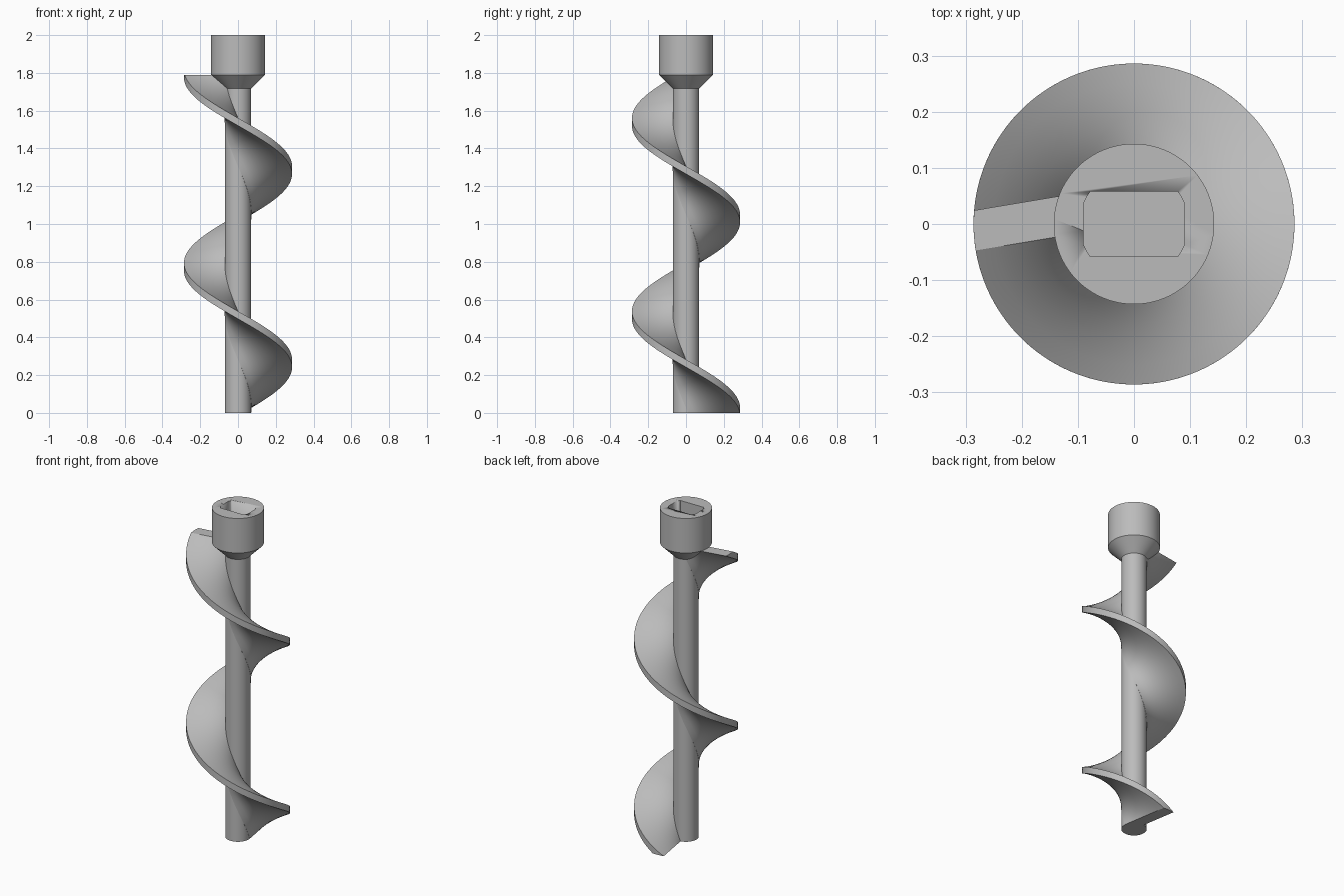
import bpy, bmesh, math

if "Cube" in bpy.data.objects:
    bpy.data.objects.remove(bpy.data.objects["Cube"], do_unlink=True)

SHAFT_R, BLADE_R, COLLAR_R = 0.07, 0.286, 0.143
SHAFT_TOP, COLLAR_LOW, TOP = 1.717, 1.79, 2.0
THICK = 0.071

steel = bpy.data.materials.new("grey steel")
steel.use_nodes = True
GREY = (0.5, 0.5, 0.5, 1)
steel.diffuse_color = GREY
steel.node_tree.nodes["Principled BSDF"].inputs["Base Color"].default_value = GREY


def finish(name, bm):
    bmesh.ops.recalc_face_normals(bm, faces=bm.faces)
    mesh = bpy.data.meshes.new(name)
    bm.to_mesh(mesh)
    bm.free()
    mesh.materials.append(steel)
    obj = bpy.data.objects.new(name, mesh)
    bpy.context.collection.objects.link(obj)
    bpy.ops.object.select_all(action="DESELECT")
    obj.select_set(True)
    bpy.context.view_layer.objects.active = obj
    bpy.ops.object.shade_smooth_by_angle(angle=math.radians(30))
    return obj


def loft(name, rings):
    """Skin a stack of equal closed rings and cap both ends."""
    bm = bmesh.new()
    loops = [[bm.verts.new(p) for p in ring] for ring in rings]
    n = len(loops[0])
    for a, b in zip(loops, loops[1:]):
        for i in range(n):
            j = (i + 1) % n
            bm.faces.new((a[i], a[j], b[j], b[i]))
    bm.faces.new(loops[0])
    bm.faces.new(loops[-1])
    return finish(name, bm)


def circle(r, z, sides=96):
    turn = [2 * math.pi * i / sides for i in range(sides)]
    return [(r * math.cos(a), r * math.sin(a), z) for a in turn]


def socket(z, half_x=0.09, half_y=0.058, r=0.097, arc=4):
    """Rectangle whose corners are trimmed by a circle."""
    lo, hi = math.acos(half_x / r), math.asin(half_y / r)
    corner = [lo + (hi - lo) * i / arc for i in range(arc + 1)]
    angles = (corner + [math.pi - a for a in reversed(corner)]
              + [math.pi + a for a in corner] + [-a for a in reversed(corner)])
    return [(r * math.cos(a), r * math.sin(a), z) for a in angles]


# Central shaft
loft("shaft", [circle(SHAFT_R, 0), circle(SHAFT_R, SHAFT_TOP + 0.01)])

# Drive collar with a tapered neck and a blind socket
collar = loft("drive_collar", [circle(SHAFT_R, SHAFT_TOP),
                               circle(COLLAR_R, COLLAR_LOW), circle(COLLAR_R, TOP)])
cutter = loft("socket_cutter", [socket(COLLAR_LOW + 0.01), socket(TOP + 0.1)])
cut = collar.modifiers.new("socket", "BOOLEAN")
cut.operation, cut.solver, cut.object = "DIFFERENCE", "EXACT", cutter
bpy.context.view_layer.objects.active = collar
bpy.ops.object.modifier_apply(modifier=cut.name)
bpy.data.objects.remove(cutter, do_unlink=True)

# Helical blade: a strip with one edge through the axis, twisted as it rises
RADIAL, ARC, STEPS = 8, 4, 315
section = []
for i in range(RADIAL):
    section.append((BLADE_R * i / RADIAL, 0))
tip = math.asin(THICK / BLADE_R)
for i in range(ARC + 1):
    a = tip * i / ARC
    section.append((BLADE_R * math.cos(a), BLADE_R * math.sin(a)))
reach = BLADE_R * math.cos(tip)
for i in reversed(range(RADIAL)):
    section.append((reach * i / RADIAL, THICK))

rings = []
for s in range(STEPS + 1):
    f = s / STEPS
    a = math.radians(99.5 - 630 * f)
    c, d = math.cos(a), math.sin(a)
    rings.append([(u * c + v * d, u * d - v * c, COLLAR_LOW * f) for u, v in section])
loft("helical_blade", rings)
